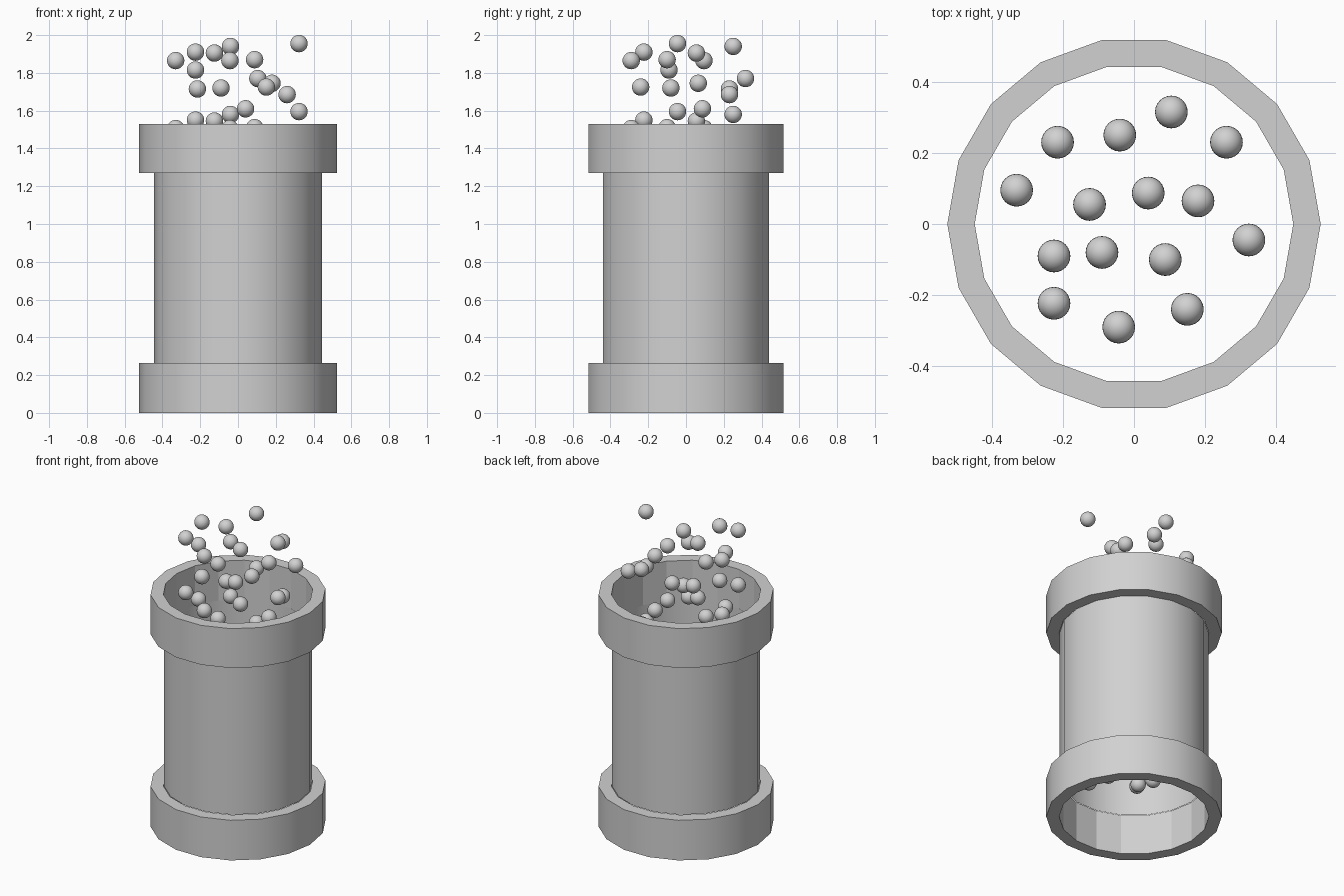
import bpy
import bmesh
import math
from mathutils import Matrix, Vector

SIDES = 18

cube = bpy.data.objects.get("Cube")
if cube:
    bpy.data.objects.remove(cube, do_unlink=True)

grey = bpy.data.materials.new("plain_grey")
grey.use_nodes = True
colour = (0.64, 0.64, 0.64, 1)
grey.diffuse_color = colour
grey.node_tree.nodes["Principled BSDF"].inputs["Base Color"].default_value = colour


def finish(name, bm):
    mesh = bpy.data.meshes.new(name)
    bm.to_mesh(mesh)
    bm.free()
    mesh.materials.append(grey)
    obj = bpy.data.objects.new(name, mesh)
    bpy.context.collection.objects.link(obj)
    return obj


def lathe(name, profile, closed):
    """Turn a (radius, height) profile about z, with a corner on the x axis."""
    bm = bmesh.new()
    loops = []
    for i in range(SIDES):
        a = math.tau * i / SIDES
        loops.append([bm.verts.new((r * math.cos(a), r * math.sin(a), z))
                      for r, z in profile])
    n = len(profile)
    for i in range(SIDES):
        here, after = loops[i], loops[(i + 1) % SIDES]
        for j in range(n if closed else n - 1):
            k = (j + 1) % n
            face = bm.faces.new((here[j], after[j], after[k], here[k]))
            # the inward walls of the collars stay faceted
            c = face.calc_center_median()
            inward = face.normal
            face.normal_update()
            inward = face.normal.dot(Vector((c.x, c.y, 0))) < -0.01
            face.smooth = not inward
    # the flat rims meet the walls at hard edges
    bm.normal_update()
    for edge in bm.edges:
        if len(edge.link_faces) == 2 and edge.calc_face_angle() > math.radians(30):
            edge.smooth = False
    return finish(name, bm)


# Open pipe between two thick collars
OUTER, INNER, PIPE = 0.525, 0.448, 0.445
lathe("pipe_wall", [(PIPE, 0.265), (PIPE, 1.272)], False)
for name, low, high in (("bottom_collar", 0, 0.265), ("top_collar", 1.27, 1.53)):
    lathe(name, [(OUTER, low), (OUTER, high), (INNER, high), (INNER, low)], True)

# One scattered cluster of balls, repeated down the inside of the pipe
CLUSTER = [
    (-0.33, 0.095, 1.865), (-0.215, 0.23, 1.715), (-0.04, 0.25, 1.94),
    (0.105, 0.315, 1.77), (0.26, 0.23, 1.685), (-0.125, 0.055, 1.905),
    (0.04, 0.087, 1.61), (0.18, 0.065, 1.745), (0.323, -0.045, 1.955),
    (-0.225, -0.09, 1.815), (-0.09, -0.08, 1.72), (0.088, -0.1, 1.87),
    (-0.225, -0.223, 1.91), (-0.043, -0.29, 1.865), (0.15, -0.24, 1.725),
]
LAYERS, DROP = 5, 0.36
for layer in range(LAYERS):
    bm = bmesh.new()
    for spot in CLUSTER:
        place = Vector(spot) - Vector((0, 0, DROP * layer))
        bmesh.ops.create_uvsphere(bm, u_segments=24, v_segments=14, radius=0.046,
                                  matrix=Matrix.Translation(place))
    for face in bm.faces:
        face.smooth = True
    finish("ball_cluster_" + "abcde"[layer], bm)
